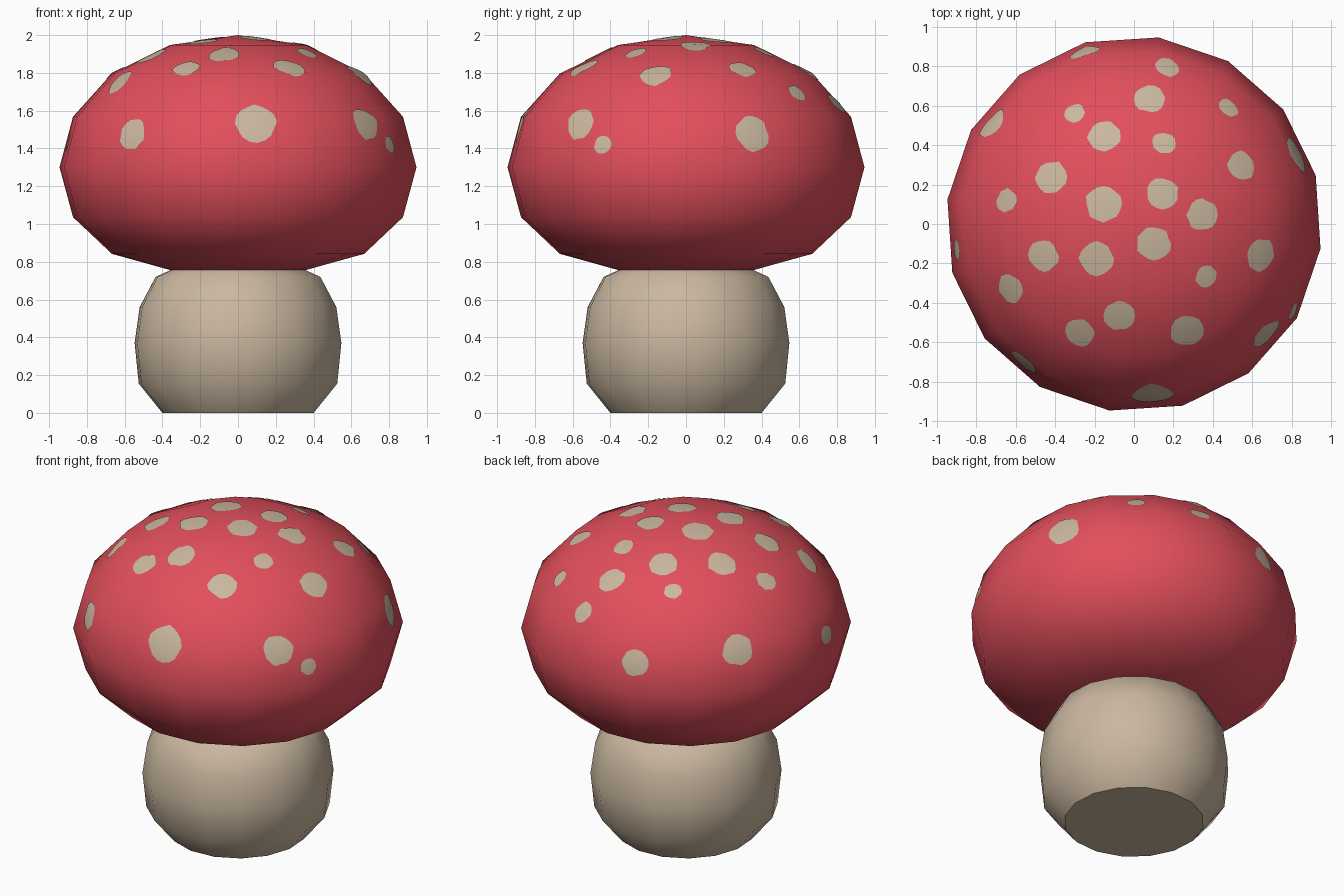
import bpy, bmesh, math, random
from mathutils import Vector
from mathutils.bvhtree import BVHTree

if "Cube" in bpy.data.objects:
    bpy.data.objects.remove(bpy.data.objects["Cube"])

random.seed(4)
SIDES = 16
TURN = math.radians(15)          # rotation of the 16-sided rings


def material(name, rgb):
    m = bpy.data.materials.new(name)
    m.diffuse_color = (*rgb, 1)
    m.use_nodes = True
    m.node_tree.nodes["Principled BSDF"].inputs["Base Color"].default_value = m.diffuse_color
    return m


red = material("cap red", (0.76, 0.078, 0.107))
cream = material("stem cream", (0.59, 0.475, 0.35))


def finish(bm, name, mat):
    for f in bm.faces:
        f.smooth = True
    me = bpy.data.meshes.new(name)
    bm.to_mesh(me)
    me.materials.append(mat)
    ob = bpy.data.objects.new(name, me)
    bpy.context.collection.objects.link(ob)
    return ob


def lathe(profile):
    """Revolve (radius, height) points, top to bottom; radius 0 makes a pole."""
    bm = bmesh.new()
    rings = []
    for r, z in profile:
        n = SIDES if r > 0 else 1
        rings.append([bm.verts.new((r * math.cos(TURN + 2 * math.pi * i / SIDES),
                                    r * math.sin(TURN + 2 * math.pi * i / SIDES), z))
                      for i in range(n)])
    for a, b in zip(rings, rings[1:]):
        for i in range(SIDES):
            j = (i + 1) % SIDES
            if len(a) == 1:
                bm.faces.new((a[0], b[i], b[j]))
            elif len(b) == 1:
                bm.faces.new((a[i], b[0], a[j]))
            else:
                bm.faces.new((a[i], b[i], b[j], a[j]))
    bmesh.ops.recalc_face_normals(bm, faces=bm.faces[:])
    return bm, rings


# Stem: bulging, with a sharp flat base
stem, rings = lathe([(0, 0.82), (0.24, 0.81), (0.44, 0.72), (0.525, 0.56),
                     (0.552, 0.37), (0.53, 0.155), (0.404, 0)])
base = stem.faces.new(rings[-1])
bmesh.ops.recalc_face_normals(stem, faces=stem.faces[:])
for e in base.edges:
    e.smooth = False
finish(stem, "stem", cream)
stem.free()

# Cap: squashed low-sided dome
cap, _ = lathe([(0, 2.0), (0.365, 1.947), (0.674, 1.796), (0.881, 1.568), (0.953, 1.3),
                (0.881, 1.036), (0.674, 0.842), (0.365, 0.757), (0, 0.753)])
finish(cap, "cap", red)
tree = BVHTree.FromBMesh(cap)
cap.free()

# Spots on the upper cap: x, y, radius
CENTRE = Vector((0, 0, 1.3))
upper = [(0.17, 0.80, .065), (0.08, 0.635, .08), (-0.30, 0.56, .052), (-0.15, 0.445, .085),
         (0.15, 0.41, .06), (0.485, 0.595, .055), (0.545, 0.295, .077), (-0.42, 0.235, .085),
         (-0.155, 0.105, .092), (0.145, 0.155, .08), (0.345, 0.045, .08), (-0.645, 0.12, .06),
         (-0.46, -0.16, .083), (-0.19, -0.175, .087), (0.10, -0.10, .087),
         (0.365, -0.265, .057), (0.645, -0.16, .085), (-0.63, -0.33, .08),
         (-0.075, -0.465, .08), (-0.275, -0.55, .075), (0.27, -0.54, .086)]
# Spots near the rim: x, y, z, radius
rim = [(0.67, -0.555, 1.53, .088), (0.80, -0.44, 1.42, .05), (0.095, -0.865, 1.535, .108),
       (-0.56, -0.70, 1.475, .085), (0.83, 0.355, 1.48, .095), (-0.25, 0.875, 1.46, .078),
       (-0.72, 0.51, 1.53, .09), (-0.90, -0.13, 1.43, .053)]
spots = [(x, y, 1.3 + 0.69 * math.sqrt(1 - (x * x + y * y) / 0.945 ** 2), r)
         for x, y, r in upper] + rim


def dome_normal(p):
    d = p - CENTRE
    return Vector((d.x / 0.953 ** 2, d.y / 0.953 ** 2, d.z / 0.7 ** 2)).normalized()


bm = bmesh.new()
RINGS, STEPS = 5, 16
for x, y, z, rad in spots:
    p = Vector((x, y, z))
    n = dome_normal(p)
    u = n.orthogonal().normalized()
    v = n.cross(u)

    def drape(q):
        hit = tree.ray_cast(q + n * 0.3, -n)[0] or q
        return bm.verts.new(hit + dome_normal(hit) * 0.004)

    wobble = [rad * random.uniform(0.91, 1.06) for _ in range(STEPS)]
    centre = drape(p)
    prev = None
    for k in range(1, RINGS + 1):
        ring = []
        for i in range(STEPS):
            a = 2 * math.pi * i / STEPS
            ring.append(drape(p + (u * math.cos(a) + v * math.sin(a)) * wobble[i] * k / RINGS))
        for i in range(STEPS):
            j = (i + 1) % STEPS
            if prev:
                bm.faces.new((prev[i], ring[i], ring[j], prev[j]))
            else:
                bm.faces.new((centre, ring[i], ring[j]))
        prev = ring
ob = finish(bm, "cap_spots", cream)
bm.free()
# shade the spots like the dome beneath them
ob.data.normals_split_custom_set_from_vertices([dome_normal(v.co) for v in ob.data.vertices])
